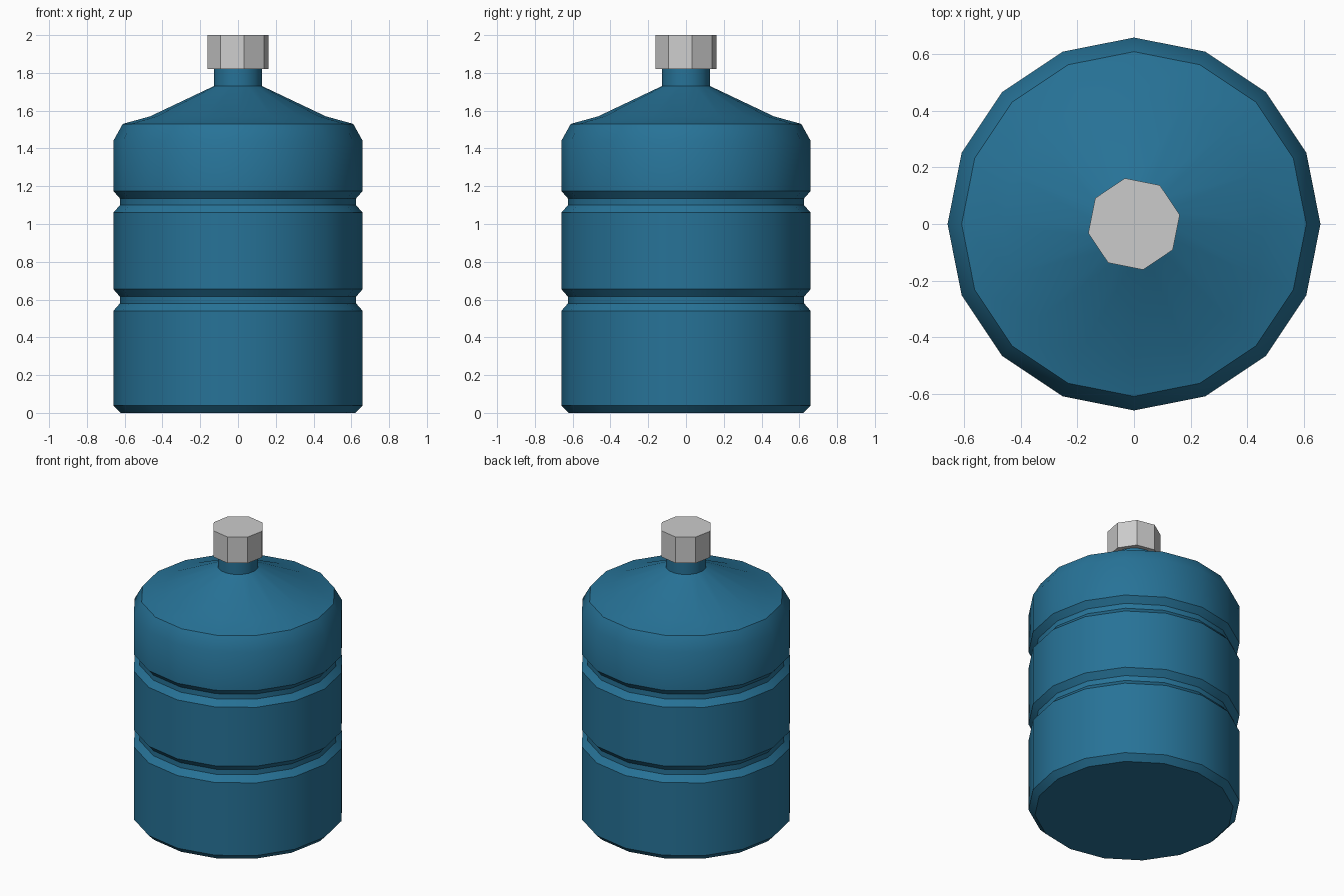
import bpy, bmesh, math

if "Cube" in bpy.data.objects:
    bpy.data.objects.remove(bpy.data.objects["Cube"])


def lathe(name, profile, sides, turn=0.0, smooth=None):
    """Revolve a (radius, z) profile around z and close both ends."""
    bm = bmesh.new()
    rings = []
    for r, z in profile:
        ring = []
        for i in range(sides):
            a = turn + math.tau * i / sides
            ring.append(bm.verts.new((r * math.cos(a), r * math.sin(a), z)))
        rings.append(ring)
    for low, high in zip(rings, rings[1:]):
        for i in range(sides):
            j = (i + 1) % sides
            bm.faces.new((low[i], low[j], high[j], high[i]))
    bm.faces.new(rings[0][::-1])
    bm.faces.new(rings[-1])
    mesh = bpy.data.meshes.new(name)
    bm.to_mesh(mesh)
    bm.free()
    obj = bpy.data.objects.new(name, mesh)
    bpy.context.collection.objects.link(obj)
    if smooth:
        bpy.ops.object.select_all(action='DESELECT')
        obj.select_set(True)
        bpy.context.view_layer.objects.active = obj
        bpy.ops.object.shade_smooth_by_angle(angle=math.radians(smooth))
    return obj


R = 0.66


def groove(z):
    """Recessed band starting at height z."""
    return [(R, z), (R - 0.035, z + 0.04), (R - 0.035, z + 0.075), (R, z + 0.115)]


blue = bpy.data.materials.new("blue_plastic")
blue.diffuse_color = (0.02, 0.17, 0.31, 1)
blue.use_nodes = True
blue.node_tree.nodes["Principled BSDF"].inputs["Base Color"].default_value = blue.diffuse_color

# Bottle: chamfered base, two grooves, shoulder and neck
body = lathe("bottle_body",
             [(0.62, 0.0), (R, 0.04)] + groove(0.54) + groove(1.06) +
             [(R, 1.44), (0.61, 1.53), (0.465, 1.57),
              (0.128, 1.73), (0.128, 1.83)],
             16, smooth=40)
body.data.materials.append(blue)

# Eight-sided screw cap
lathe("cap", [(0.165, 1.82), (0.165, 2.0)], 8, turn=math.radians(11.25))
